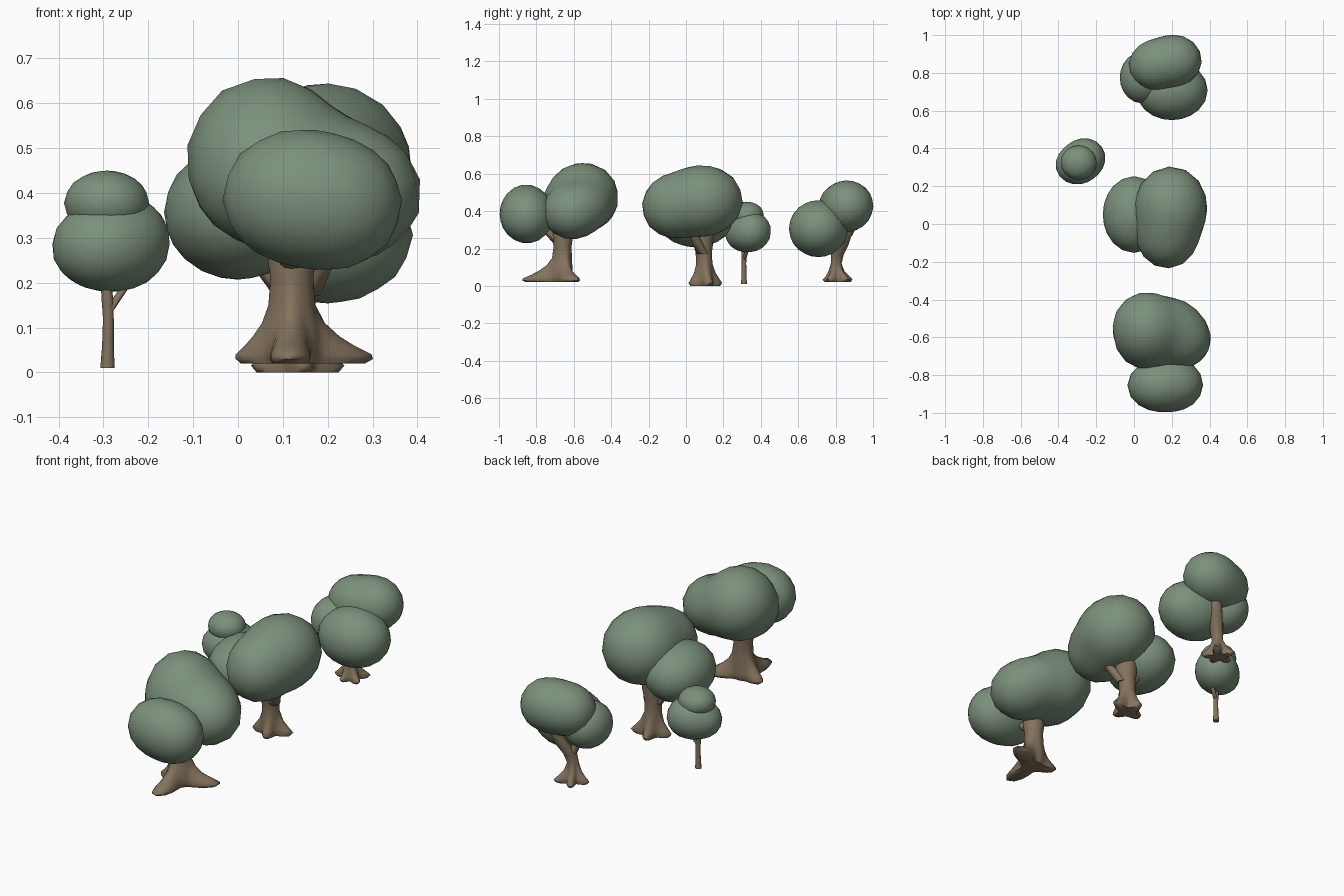
import bpy, bmesh, math
from mathutils import Vector


def material(name, color):
    m = bpy.data.materials.new(name)
    m.diffuse_color = (*color, 1)
    return m


LEAF = material("leaf_green", (0.20, 0.28, 0.20))
BARK = material("bark_brown", (0.23, 0.17, 0.11))


def finish(bm, name, mat):
    bmesh.ops.recalc_face_normals(bm, faces=bm.faces)
    for f in bm.faces:
        f.smooth = True
    me = bpy.data.meshes.new(name)
    bm.to_mesh(me)
    bm.free()
    me.materials.append(mat)
    ob = bpy.data.objects.new(name, me)
    bpy.context.collection.objects.link(ob)
    return ob


def canopy(name, *lobes, k=7):
    """Leaf mass: sphere pushed out to a soft union of (centre, radii) lobes."""
    mid = sum((Vector(c) for c, r in lobes), Vector()) / len(lobes)

    def inside(p):
        t = 0
        for c, r in lobes:
            q = math.sqrt(sum(((p[i] - c[i]) / r[i]) ** 2 for i in range(3)))
            t += math.exp(-k * (q - 1))
        return t > 1

    bm = bmesh.new()
    bmesh.ops.create_icosphere(bm, subdivisions=3, radius=1)
    for v in bm.verts:
        d = v.co.normalized()
        lo, hi = 0.0, 0.6
        for _ in range(14):
            m = (lo + hi) / 2
            if inside(mid + d * m):
                lo = m
            else:
                hi = m
        v.co = mid + d * lo
    return finish(bm, name, LEAF)


def stem(name, spine, roots=(), sides=40):
    """Stacked rings (x, y, z, radius, flare); roots = (angle, length) lobes."""
    bm = bmesh.new()
    rings = []
    for x, y, z, r, flare in spine:
        ring = []
        for i in range(sides):
            a = 2 * math.pi * i / sides
            rad = r + sum(flare * ln * max(0, math.cos(a - math.radians(ra))) ** 12
                          for ra, ln in roots)
            ring.append(bm.verts.new((x + rad * math.cos(a), y + rad * math.sin(a), z)))
        rings.append(ring)
    for lo, hi in zip(rings, rings[1:]):
        for i in range(sides):
            j = (i + 1) % sides
            bm.faces.new((lo[i], lo[j], hi[j], hi[i]))
    for ring, p in ((rings[0], spine[0]), (rings[-1], spine[-1])):
        c = bm.verts.new(p[:3])
        for i in range(sides):
            bm.faces.new((ring[i], ring[(i + 1) % sides], c))
    ob = finish(bm, name, BARK)
    bpy.context.view_layer.objects.active = ob
    ob.select_set(True)
    bpy.ops.object.shade_smooth_by_angle(angle=math.radians(60))
    ob.select_set(False)


def branch(name, a, b, r0, r1):
    stem(name, [(*a, r0, 0), (*[(p + q) / 2 for p, q in zip(a, b)], (r0 + r1) / 2, 0),
                (*b, r1, 0)], sides=12)


# Large front tree
canopy("front_tree_low_leaves", ((0.13, -0.855, 0.392), (0.165, 0.135, 0.147)),
       ((0.215, -0.85, 0.375), (0.15, 0.135, 0.142)))
canopy("front_tree_high_leaves", ((0.065, -0.55, 0.475), (0.18, 0.19, 0.185)),
       ((0.25, -0.61, 0.395), (0.16, 0.155, 0.145)),
       ((0.20, -0.55, 0.43), (0.155, 0.15, 0.13)),
       ((0.08, -0.64, 0.42), (0.155, 0.125, 0.135)))
stem("front_tree_trunk",
     [(0.12, -0.67, 0.02, 0.055, 0.85), (0.12, -0.67, 0.03, 0.06, 0.95),
      (0.12, -0.67, 0.04, 0.064, 0.9), (0.12, -0.67, 0.06, 0.064, 0.6),
      (0.12, -0.67, 0.08, 0.063, 0.36), (0.12, -0.665, 0.11, 0.057, 0.15),
      (0.12, -0.66, 0.15, 0.05, 0.04), (0.12, -0.66, 0.21, 0.048, 0),
      (0.12, -0.66, 0.26, 0.055, 0), (0.12, -0.66, 0.33, 0.05, 0)],
     [(165, 0.075), (25, 0.15), (268, 0.155)])
branch("front_tree_branch", (0.12, -0.68, 0.23), (0.12, -0.78, 0.33), 0.03, 0.025)

# Middle tree
canopy("middle_tree_main_leaves", ((0.195, 0.09, 0.455), (0.193, 0.215, 0.19)),
       ((0.175, -0.065, 0.425), (0.16, 0.17, 0.168)))
canopy("middle_tree_side_leaves", ((0.0, 0.05, 0.357), (0.165, 0.203, 0.15)))
stem("middle_tree_trunk",
     [(0.128, 0.10, 0.0, 0.045, 0.85), (0.128, 0.10, 0.015, 0.05, 1),
      (0.128, 0.10, 0.035, 0.05, 0.7), (0.128, 0.10, 0.07, 0.048, 0.25),
      (0.128, 0.098, 0.12, 0.043, 0), (0.128, 0.095, 0.18, 0.044, 0),
      (0.13, 0.09, 0.24, 0.056, 0), (0.13, 0.09, 0.32, 0.06, 0)],
     [(15, 0.065), (100, 0.045), (190, 0.05), (285, 0.04)])
branch("middle_tree_left_branch", (0.11, 0.09, 0.17), (0.03, 0.08, 0.27), 0.03, 0.022)
branch("middle_tree_right_branch", (0.15, 0.09, 0.17), (0.21, 0.03, 0.29), 0.032, 0.025)

# Small slender tree
canopy("small_tree_main_leaves", ((-0.303, 0.313, 0.28), (0.112, 0.103, 0.095)),
       ((-0.26, 0.35, 0.292), (0.108, 0.104, 0.104)))
canopy("small_tree_top_leaves", ((-0.293, 0.325, 0.378), (0.095, 0.091, 0.072)))
stem("small_tree_trunk",
     [(-0.291, 0.31, 0.01, 0.016, 0), (-0.29, 0.31, 0.06, 0.013, 0),
      (-0.289, 0.31, 0.12, 0.012, 0), (-0.291, 0.31, 0.16, 0.013, 0),
      (-0.297, 0.31, 0.24, 0.011, 0)], sides=12)
branch("small_tree_branch", (-0.287, 0.31, 0.14), (-0.245, 0.33, 0.20), 0.011, 0.009)

# Back tree with leaning trunk
canopy("back_tree_low_leaves", ((0.20, 0.708, 0.306), (0.19, 0.158, 0.152)))
canopy("back_tree_high_leaves", ((0.212, 0.865, 0.428), (0.147, 0.136, 0.134)),
       ((0.11, 0.84, 0.42), (0.137, 0.13, 0.13)))
canopy("back_tree_side_leaves", ((0.045, 0.775, 0.335), (0.12, 0.137, 0.12)))
stem("back_tree_trunk",
     [(0.11, 0.81, 0.02, 0.03, 0.85), (0.11, 0.81, 0.033, 0.035, 1),
      (0.11, 0.81, 0.05, 0.036, 0.65), (0.11, 0.805, 0.08, 0.034, 0.2),
      (0.113, 0.803, 0.12, 0.029, 0), (0.125, 0.81, 0.17, 0.034, 0),
      (0.15, 0.835, 0.22, 0.034, 0), (0.17, 0.855, 0.28, 0.034, 0),
      (0.18, 0.86, 0.36, 0.03, 0)],
     [(40, 0.06), (115, 0.055), (190, 0.055), (262, 0.045), (325, 0.06)])
branch("back_tree_branch", (0.12, 0.81, 0.16), (0.07, 0.79, 0.27), 0.024, 0.018)
